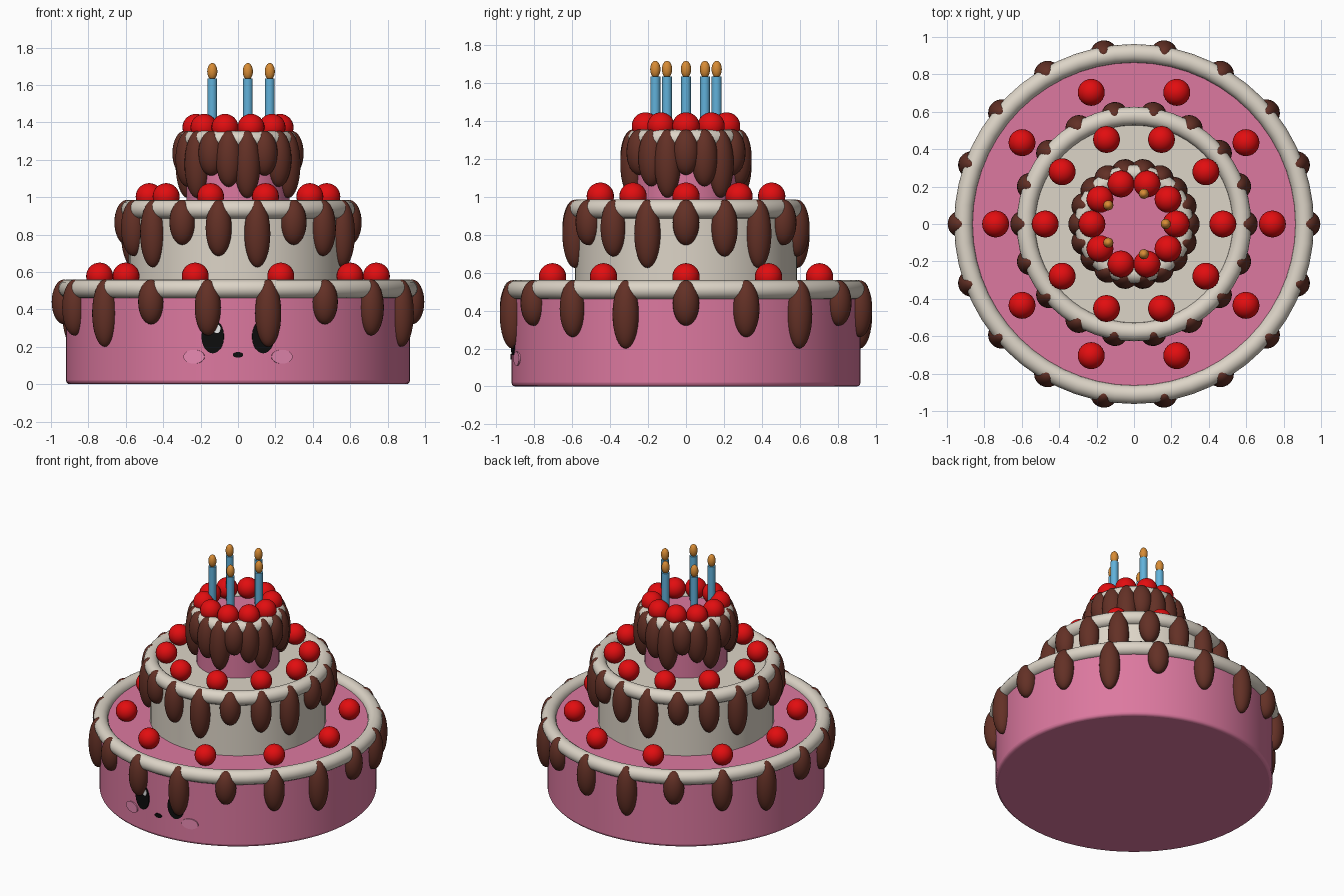
import bpy
from math import sin, cos, pi, radians
from mathutils import Matrix

cube = bpy.data.objects.get("Cube")
if cube:
    bpy.data.objects.remove(cube, do_unlink=True)


def material(name, rgb):
    m = bpy.data.materials.new(name)
    m.use_nodes = True
    m.diffuse_color = (*rgb, 1)
    m.node_tree.nodes["Principled BSDF"].inputs["Base Color"].default_value = (*rgb, 1)
    return m


pink = material("pink sponge", (0.72, 0.19, 0.35))
cream = material("cream icing", (0.72, 0.66, 0.57))
chocolate = material("chocolate", (0.125, 0.03, 0.019))
red = material("cherry red", (0.76, 0.004, 0.005))
blue = material("candle blue", (0.12, 0.44, 0.70))
orange = material("flame orange", (0.68, 0.26, 0.035))
black = material("black", (0.004, 0.004, 0.004))
white = material("white", (0.85, 0.85, 0.85))
blush = material("blush pink", (0.80, 0.25, 0.44))


def finish(name, mat, smooth=True):
    o = bpy.context.object
    o.name = name
    o.data.materials.append(mat)
    if smooth:
        bpy.ops.object.shade_smooth_by_angle(angle=radians(40))
    return o


def cylinder(name, mat, radius, bottom, top, location=(0, 0), sides=64):
    bpy.ops.mesh.primitive_cylinder_add(vertices=sides, radius=radius, depth=top - bottom,
                                        location=(*location, (bottom + top) / 2))
    return finish(name, mat)


def ellipsoid(name, mat, size, location, turn=0.0):
    bpy.ops.mesh.primitive_uv_sphere_add(segments=24, ring_count=16, location=location)
    o = bpy.context.object
    o.scale = size
    o.rotation_euler.z = turn
    return finish(name, mat)


def ring(count, radius):
    """Evenly spaced positions around the cake's axis."""
    for i in range(count):
        a = 2 * pi * i / count
        yield i, a, radius * cos(a), radius * sin(a)


def tier(label, mat, radius, bottom, rim_z, cherry_ring):
    # Sponge body with softened edges
    body = cylinder(label + "_tier", mat, radius, bottom, rim_z + 0.005, sides=72)
    bevel = body.modifiers.new("soft edge", "BEVEL")
    bevel.width = 0.02
    bevel.segments = 3
    bevel.limit_method = "ANGLE"
    # Piped icing rim
    bpy.ops.mesh.primitive_torus_add(major_radius=radius - 0.008, minor_radius=0.05,
                                     major_segments=56, minor_segments=16,
                                     location=(0, 0, rim_z))
    finish(label + "_icing_rim", cream)
    # Drips hang from one height in three repeating lengths
    for i, a, x, y in ring(18, radius + 0.01):
        half = 0.12 + 0.03 * (i % 3)
        ellipsoid(f"{label}_drip_{i}", chocolate, (0.066, 0.07, half),
                  (x, y, rim_z + 0.05 - half), a)
    for i, a, x, y in ring(10, cherry_ring):
        ellipsoid(f"{label}_cherry_{i}", red, (0.072,) * 3, (x, y, rim_z + 0.068))


tier("bottom", pink, 0.92, 0.0, 0.51, 0.74)
tier("middle", cream, 0.585, 0.48, 0.935, 0.475)
tier("top", pink, 0.275, 0.92, 1.305, 0.225)

# Candles with flames
for i, a, x, y in ring(5, 0.17):
    cylinder(f"candle_{i}", blue, 0.026, 1.29, 1.635, (x, y), 24)
    ellipsoid(f"flame_{i}", orange, (0.027, 0.027, 0.045), (x, y, 1.672))


def face_plate(name, mat, x, z, half_w, half_h, lift):
    """Thin oval plate lying on the front wall of the bottom tier."""
    r = 0.92 + lift
    y = -(r * r - x * x) ** 0.5
    bpy.ops.mesh.primitive_cylinder_add(vertices=40, radius=1, depth=0.008)
    o = finish(name, mat)
    o.data.transform(Matrix.Rotation(pi / 2, 4, "X"))
    o.data.transform(Matrix.Diagonal((half_w, 1, half_h, 1)))
    o.rotation_euler.z = x / 0.92
    o.location = (x, y, z)


# Face
for side, s in (("left", 1), ("right", -1)):
    face_plate(side + "_eye", black, 0.135 * s, 0.255, 0.06, 0.09, 0.002)
    face_plate(side + "_eye_glint", white, 0.135 * s + 0.022, 0.297, 0.02, 0.024, 0.005)
    face_plate(side + "_cheek", blush, 0.235 * s, 0.147, 0.058, 0.037, 0.002)
face_plate("mouth", black, 0, 0.157, 0.028, 0.015, 0.002)
